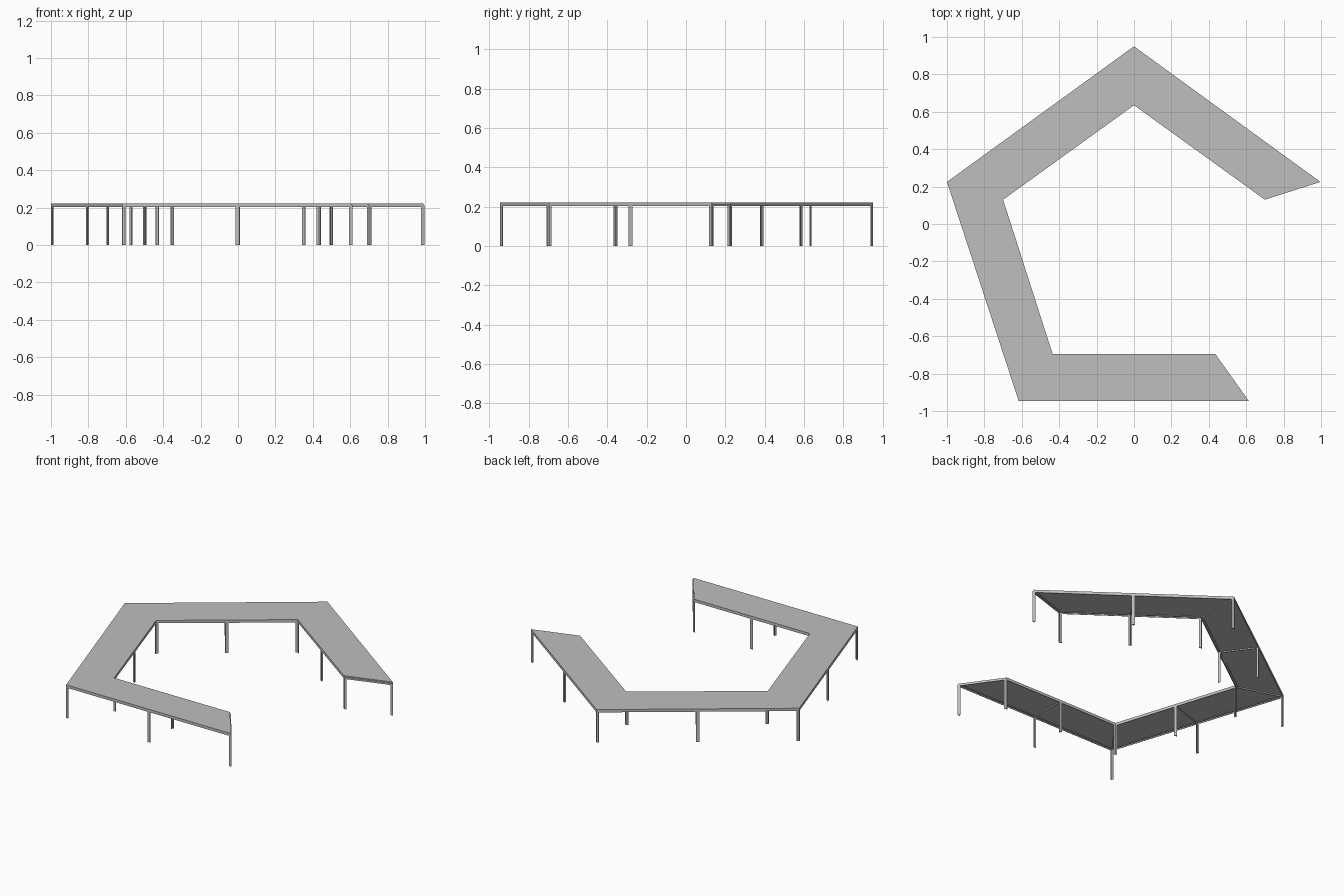
import bpy
import bmesh
from mathutils import Vector

cube = bpy.data.objects.get("Cube")
if cube:
    bpy.data.objects.remove(cube, do_unlink=True)


def material(name, value):
    mat = bpy.data.materials.new(name)
    mat.use_nodes = True
    colour = (value, value, value, 1)
    mat.diffuse_color = colour
    mat.node_tree.nodes["Principled BSDF"].inputs["Base Color"].default_value = colour
    return mat


grey = material("light grey", 0.52)
TOP, PLATE, LOW = 0.222, 0.214, 0.203   # tabletop, its underside, rail bottom
FLANGE, THICK = 0.013, 0.003            # angle iron section


def prism(bm, points, z0, z1):
    """Extrude a flat polygon from z0 up to z1."""
    face = bm.faces.new([bm.verts.new((p.x, p.y, z0)) for p in points])
    ext = bmesh.ops.extrude_face_region(bm, geom=[face])["geom"]
    verts = [v for v in ext if isinstance(v, bmesh.types.BMVert)]
    bmesh.ops.translate(bm, verts=verts, vec=(0, 0, z1 - z0))


def finish(bm, name):
    bmesh.ops.recalc_face_normals(bm, faces=bm.faces)
    mesh = bpy.data.meshes.new(name)
    bm.to_mesh(mesh)
    bm.free()
    mesh.materials.append(grey)
    obj = bpy.data.objects.new(name, mesh)
    bpy.context.collection.objects.link(obj)


def inset(points, dist):
    """Mitred inward offset of a clockwise closed outline."""
    out = []
    for i, p in enumerate(points):
        a = (p - points[i - 1]).normalized()
        b = (points[(i + 1) % len(points)] - p).normalized()
        na, nb = Vector((a.y, -a.x)), Vector((b.y, -b.x))
        out.append(p + (na + nb) * dist / (1 + na.dot(nb)))
    return out


# Open pentagon ring: outer corners, then inner corners back to the start
outer = [Vector(p) for p in ((0.613, -0.945), (-0.617, -0.945), (-1, 0.225),
                             (0, 0.95), (0.997, 0.225))]
inner = [Vector(p) for p in ((0.435, -0.695), (-0.435, -0.695), (-0.70, 0.13),
                             (0, 0.635), (0.70, 0.13))]
outline = outer + inner[::-1]
count = len(outline)

# Tabletop, set back a little from the two open ends
plate = list(outline)
for end, before in ((0, 1), (4, 3), (5, 6), (9, 8)):
    plate[end] = outline[end] + (outline[before] - outline[end]).normalized() * 0.007
bm = bmesh.new()
prism(bm, plate, PLATE, TOP)
finish(bm, "tabletop")

# Angle iron rails around the edge
web, flat = inset(outline, THICK), inset(outline, FLANGE)
bm = bmesh.new()
for i in range(count):
    j = (i + 1) % count
    prism(bm, [outline[i], outline[j], web[j], web[i]], LOW, PLATE)
    prism(bm, [web[i], web[j], flat[j], flat[i]], PLATE - THICK, PLATE)
finish(bm, "edge_rails")


def bar(bm, start, direction, side, length, z0, z1):
    a, b = start, start + direction * length
    prism(bm, [a, b, b + side * THICK, a + side * THICK], z0, z1)


# Cross bars under the middle of each arm and at each mitred corner
bm = bmesh.new()
spans = [(outer[i], inner[i]) for i in range(1, 4)]
spans += [((outer[i] + outer[i + 1]) / 2, (inner[i] + inner[i + 1]) / 2) for i in range(4)]
for a, b in spans:
    d = (b - a).normalized()
    bar(bm, a + d * FLANGE, d, Vector((d.y, -d.x)), (b - a).length - 2 * FLANGE,
        LOW + THICK, PLATE)
finish(bm, "cross_bars")

# Corner legs: two flanges following the neighbouring edges
bm = bmesh.new()
for i, p in enumerate(outline):
    back = (outline[i - 1] - p).normalized()
    ahead = (outline[(i + 1) % count] - p).normalized()
    for d, e in ((back, web[i] + back * FLANGE), (ahead, web[i] + ahead * FLANGE)):
        prism(bm, [p, p + d * FLANGE, e, web[i]], 0, PLATE)
finish(bm, "corner_legs")

# Middle legs: a flat flange on the edge with a web turned inward
bm = bmesh.new()
for i in range(count):
    p, q = outline[i], outline[(i + 1) % count]
    if i in (4, 9):     # open ends have no middle leg
        continue
    d = (q - p).normalized()
    n = Vector((d.y, -d.x))
    mid = (p + q) / 2
    bar(bm, mid - d * FLANGE * 0.8, d, n, FLANGE * 1.6, 0, PLATE)
    bar(bm, mid - d * THICK / 2 + n * THICK, n, d, FLANGE - THICK, 0, PLATE)
finish(bm, "middle_legs")
